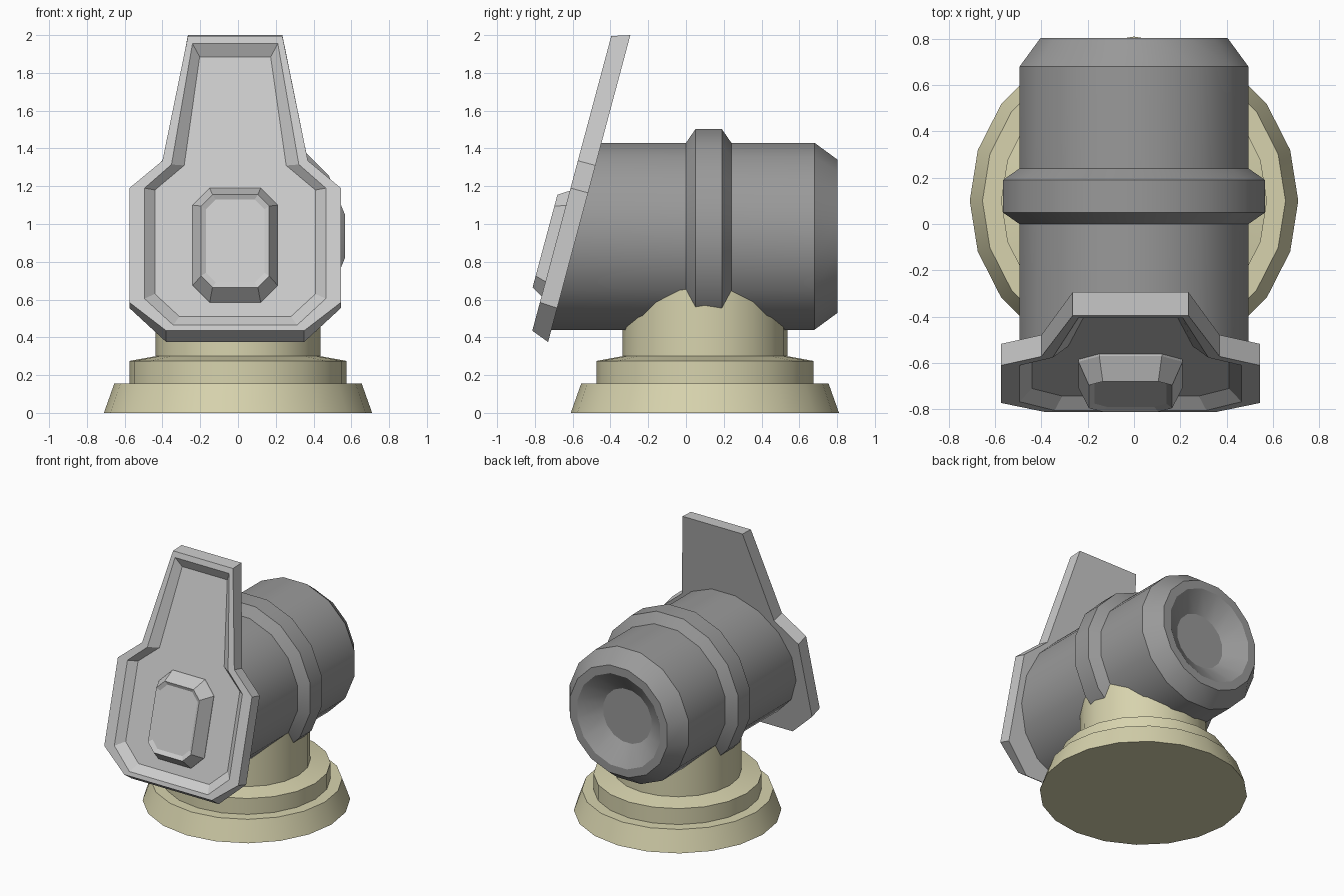
import bpy, bmesh, math

if "Cube" in bpy.data.objects:
    bpy.data.objects.remove(bpy.data.objects["Cube"])

SLOPE = math.tan(math.radians(15))   # lean of the front plate
PLATE_X = -0.015


def material(name, rgb):
    m = bpy.data.materials.new(name)
    m.diffuse_color = (*rgb, 1)
    m.use_nodes = True
    m.node_tree.nodes["Principled BSDF"].inputs["Base Color"].default_value = m.diffuse_color
    return m


def loft(name, loops, mat=None, smooth=False):
    """Skin a stack of equal-length closed loops and cap both ends."""
    bm = bmesh.new()
    rows = [[bm.verts.new(p) for p in loop] for loop in loops]
    n = len(rows[0])
    for a, b in zip(rows, rows[1:]):
        for i in range(n):
            j = (i + 1) % n
            bm.faces.new((a[i], a[j], b[j], b[i]))
    bm.faces.new(rows[0])
    bm.faces.new(rows[-1])
    bmesh.ops.recalc_face_normals(bm, faces=bm.faces)
    me = bpy.data.meshes.new(name)
    bm.to_mesh(me)
    bm.free()
    ob = bpy.data.objects.new(name, me)
    bpy.context.collection.objects.link(ob)
    if mat:
        me.materials.append(mat)
    if smooth:
        bpy.ops.object.select_all(action='DESELECT')
        bpy.context.view_layer.objects.active = ob
        ob.select_set(True)
        bpy.ops.object.shade_smooth_by_angle(angle=math.radians(25))
    return ob


def ring_z(r, z, n=20):
    return [(r * math.cos(2 * math.pi * i / n), 0.1 + r * math.sin(2 * math.pi * i / n), z)
            for i in range(n)]


def back_y(z):
    return -0.73 + (z - 0.375) * SLOPE


def ring_y(apothem, y=None, n=16):
    """Ring about the barrel axis; without y it lies on the leaning plate."""
    r = apothem / math.cos(math.pi / n)
    pts = []
    for i in range(n):
        a = 2 * math.pi * (i + 0.5) / n
        z = 0.935 + r * math.sin(a)
        pts.append((r * math.cos(a), back_y(z) - 0.02 if y is None else y, z))
    return pts


def plate_loop(half, depth):
    """Mirror a half outline (x, z); depth is measured back from the front plane."""
    full = half + [(-x, z) for x, z in reversed(half)]
    return [(PLATE_X + x, -0.815 + (z - 0.43) * SLOPE + depth, z) for x, z in full]


khaki = material("khaki", (0.68, 0.65, 0.42))
dark = material("dark_grey", (0.32, 0.32, 0.32))

# Stepped round pedestal with column
loft("pedestal", [ring_z(r, z) for r, z in
     [(0.71, 0), (0.655, 0.155), (0.575, 0.155), (0.575, 0.275), (0.437, 0.30), (0.435, 0.77)]],
     khaki, True)

# Barrel with chamfered, dished rear end
loft("barrel", [ring_y(0.495)] + [ring_y(r, y) for r, y in
     [(0.495, 0.68), (0.405, 0.803), (0.345, 0.803), (0.20, 0.70)]], dark, True)

# Raised band around the barrel
loft("barrel_band", [ring_y(r, y) for r, y in
     [(0.48, 0.0), (0.495, 0.0), (0.567, 0.05), (0.567, 0.19), (0.495, 0.24), (0.48, 0.24)]],
     dark, True)

# Leaning front plate with recessed panel
back = [(0.25, 2.0), (0.385, 1.31), (0.56, 1.165), (0.56, 0.555), (0.365, 0.375)]
front = [(0.25, 1.995), (0.385, 1.335), (0.56, 1.19), (0.56, 0.585), (0.365, 0.435)]
rim = [(0.226, 1.955), (0.337, 1.315), (0.48, 1.19), (0.48, 0.605), (0.328, 0.465)]
floor = [(0.188, 1.885), (0.27, 1.31), (0.425, 1.18), (0.425, 0.63), (0.295, 0.51)]
back_depth = back_y(0) - (-0.815 - 0.43 * SLOPE)
loft("front_plate", [plate_loop(back, back_depth), plate_loop(front, 0),
                     plate_loop(rim, 0), plate_loop(floor, 0.05)])


# Eight-sided boss on the panel, with a shallow dished face
def octagon(w, top, bottom, cut):
    return [(w - cut, top), (w, top - cut), (w, bottom + cut), (w - cut, bottom)]


loft("plate_boss", [plate_loop(octagon(0.225, 1.19, 0.585, 0.09), 0.06),
                    plate_loop(octagon(0.225, 1.19, 0.585, 0.09), 0.04),
                    plate_loop(octagon(0.18, 1.155, 0.665, 0.06), -0.06),
                    plate_loop(octagon(0.155, 1.13, 0.69, 0.052), -0.045)])
